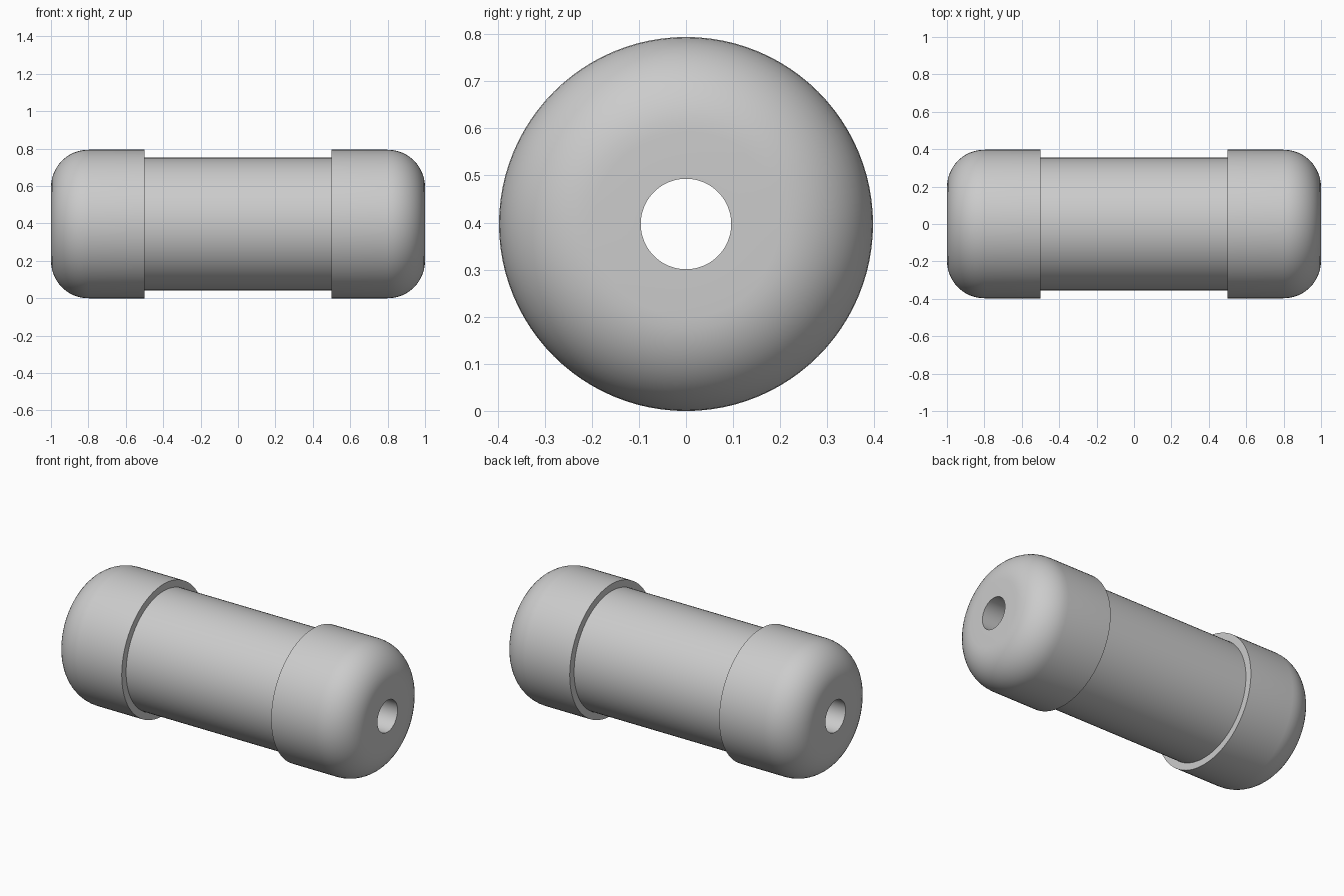
import bpy
import bmesh
from math import sin, cos, pi, radians

cube = bpy.data.objects.get("Cube")
if cube:
    bpy.data.objects.remove(cube, do_unlink=True)

CAP_R, PIPE_R, BORE_R = 0.397, 0.355, 0.096
CAP_START, END, FILLET = 0.5, 1.0, 0.2
SIDES = 96

grey = bpy.data.materials.new("plain grey")
grey.use_nodes = True
colour = (0.6, 0.6, 0.6, 1)
grey.diffuse_color = colour
grey.node_tree.nodes["Principled BSDF"].inputs["Base Color"].default_value = colour


def lathe(name, profile):
    """Revolve a closed (x, radius) profile around the long axis."""
    bm = bmesh.new()
    rings = []
    for x, r in profile:
        rings.append([bm.verts.new((x, r * cos(2 * pi * i / SIDES),
                                    CAP_R + r * sin(2 * pi * i / SIDES)))
                      for i in range(SIDES)])
    for k, a in enumerate(rings):
        b = rings[(k + 1) % len(rings)]
        for i in range(SIDES):
            j = (i + 1) % SIDES
            bm.faces.new((a[i], a[j], b[j], b[i]))
    bmesh.ops.recalc_face_normals(bm, faces=bm.faces)
    mesh = bpy.data.meshes.new(name)
    bm.to_mesh(mesh)
    bm.free()
    mesh.materials.append(grey)
    obj = bpy.data.objects.new(name, mesh)
    bpy.context.collection.objects.link(obj)
    bpy.ops.object.select_all(action='DESELECT')
    obj.select_set(True)
    bpy.context.view_layer.objects.active = obj
    bpy.ops.object.shade_smooth_by_angle(angle=radians(30))
    return obj


# Straight pipe between the caps
lathe("pipe", [(-CAP_START, BORE_R), (-CAP_START, PIPE_R),
               (CAP_START, PIPE_R), (CAP_START, BORE_R)])

# Rounded end caps, bored through the middle
steps = 12
fillet = [(END - FILLET + FILLET * sin(pi / 2 * i / steps),
           CAP_R - FILLET + FILLET * cos(pi / 2 * i / steps))
          for i in range(steps + 1)]
cap = [(CAP_START, BORE_R), (CAP_START, CAP_R)] + fillet + [(END, BORE_R)]
for name, side in (("left_cap", 1), ("right_cap", -1)):
    lathe(name, [(side * x, r) for x, r in cap])
